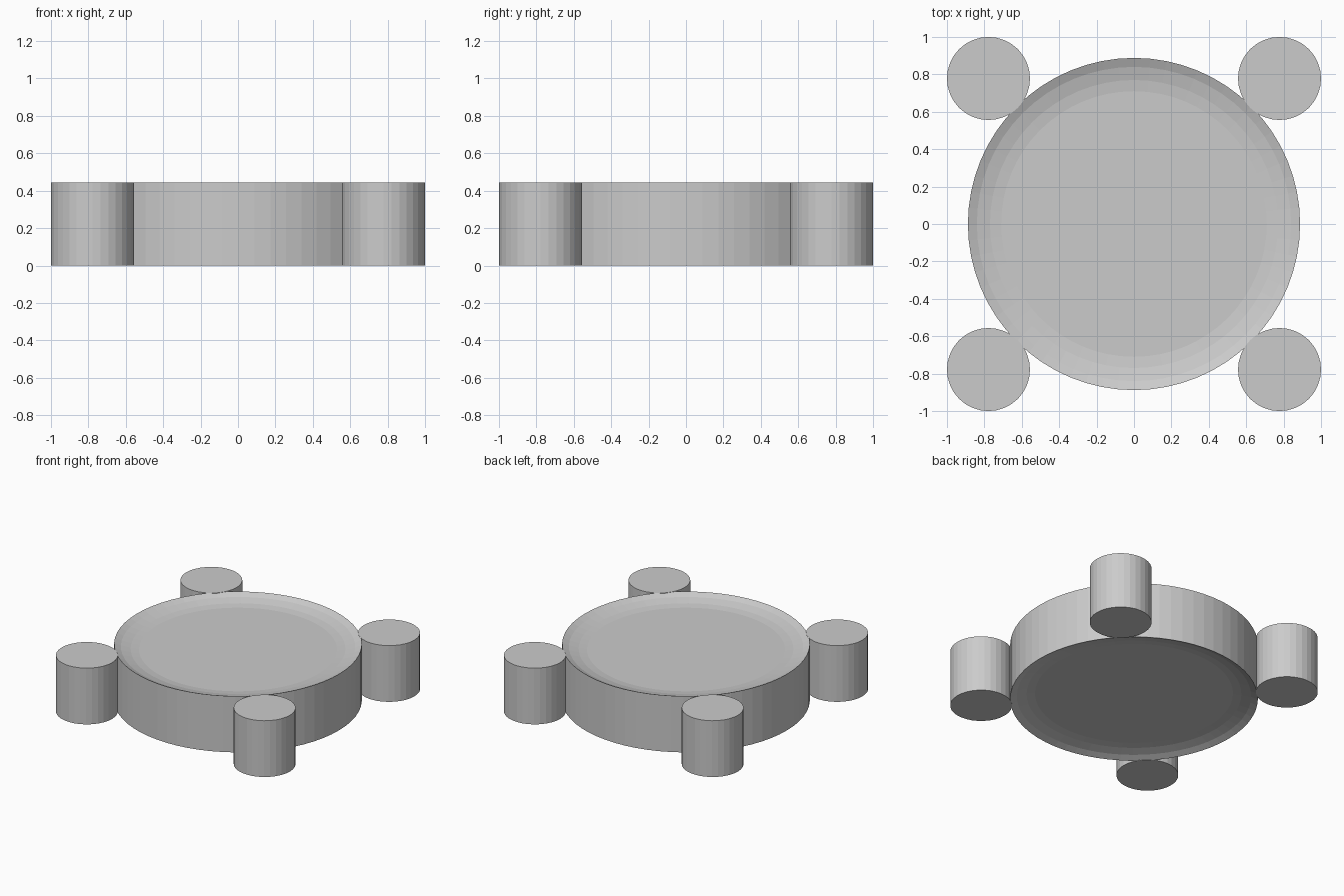
import bpy, bmesh, math

if "Cube" in bpy.data.objects:
    bpy.data.objects.remove(bpy.data.objects["Cube"])

HEIGHT = 0.445


def lathe(name, profile, centre, sides):
    """Flat-faced solid of revolution from (radius, z) rings, capped at both ends."""
    bm = bmesh.new()
    rings = []
    for r, z in profile:
        rings.append([bm.verts.new((r * math.cos(2 * math.pi * i / sides),
                                    r * math.sin(2 * math.pi * i / sides), z))
                      for i in range(sides)])
    for a, b in zip(rings, rings[1:]):
        for i in range(sides):
            j = (i + 1) % sides
            bm.faces.new((a[i], a[j], b[j], b[i]))
    bm.faces.new(rings[0][::-1])
    bm.faces.new(rings[-1])
    bmesh.ops.recalc_face_normals(bm, faces=bm.faces)
    mesh = bpy.data.meshes.new(name)
    bm.to_mesh(mesh)
    bm.free()
    obj = bpy.data.objects.new(name, mesh)
    obj.location = (centre[0], centre[1], 0)
    bpy.context.collection.objects.link(obj)
    return obj


# Central disc, shallowly dished on both faces
dish = [(0.71, 0.045), (0.77, 0.038), (0.84, 0.021), (0.888, 0.0)]
profile = dish + [(r, HEIGHT - z) for r, z in reversed(dish)]
lathe("dished_disc", profile, (0, 0), 64)

# Four corner posts
for fb, y in (("front", -1), ("back", 1)):
    for lr, x in (("left", -1), ("right", 1)):
        lathe(f"{fb}_{lr}_post", [(0.222, 0), (0.222, HEIGHT)],
              (x * 0.778, y * 0.778), 32)
